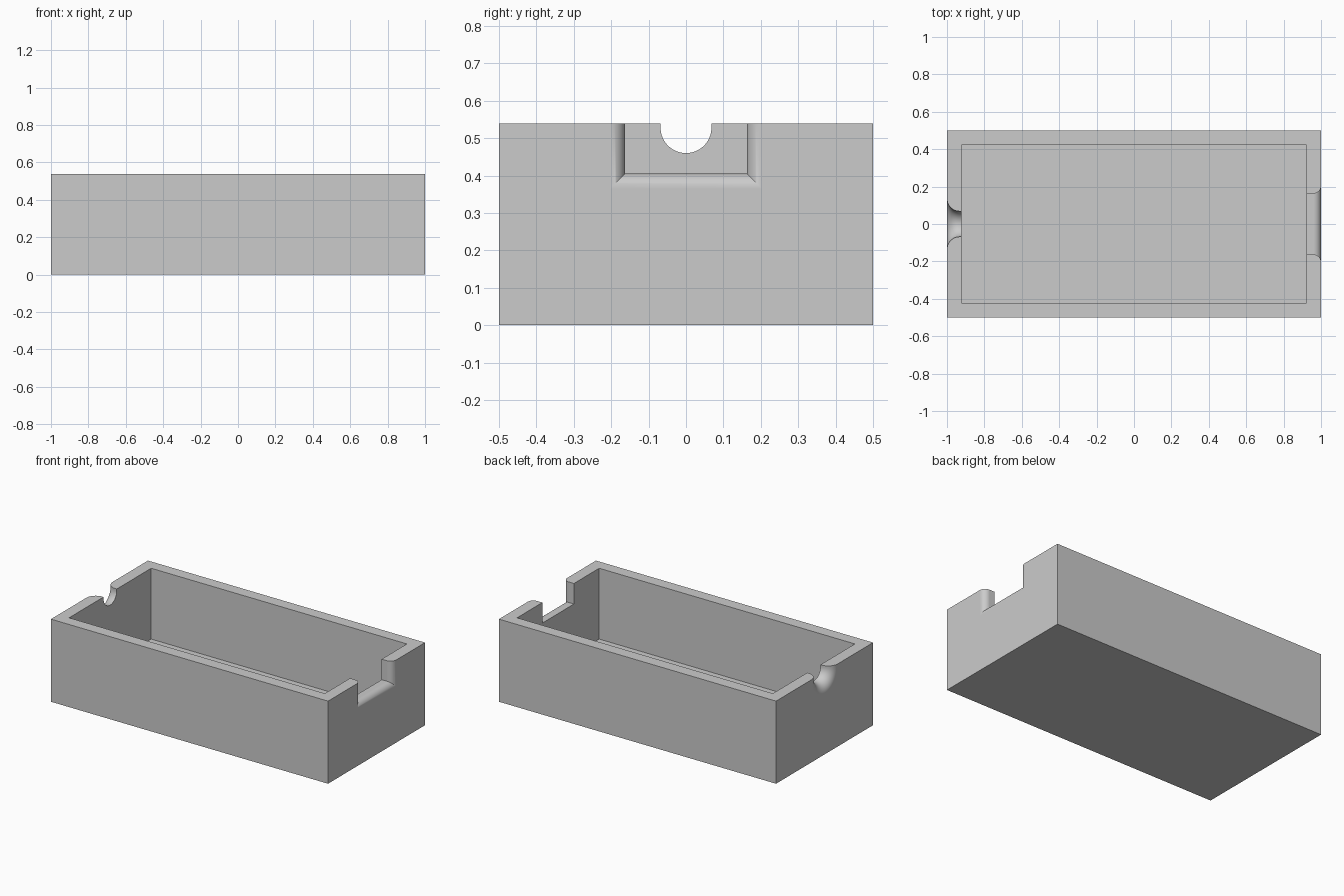
import bpy
import bmesh
from math import pi, sin, cos

cube = bpy.data.objects.get("Cube")
if cube:
    bpy.data.objects.remove(cube, do_unlink=True)

WALL = 0.077
HEIGHT = 0.539
ABOVE = 0.7     # top of the cutters, clear of the rim

grey = bpy.data.materials.new("plain grey")
grey.use_nodes = True
colour = (0.6, 0.6, 0.6, 1)
grey.diffuse_color = colour
grey.node_tree.nodes["Principled BSDF"].inputs["Base Color"].default_value = colour


def loft(name, rings):
    """Closed solid skinned through rings of matching points."""
    bm = bmesh.new()
    rows = [[bm.verts.new(p) for p in ring] for ring in rings]
    for a, b in zip(rows, rows[1:]):
        for i in range(len(a)):
            j = (i + 1) % len(a)
            bm.faces.new((a[i], a[j], b[j], b[i]))
    bm.faces.new(rows[0])
    bm.faces.new(rows[-1])
    bmesh.ops.recalc_face_normals(bm, faces=bm.faces)
    mesh = bpy.data.meshes.new(name)
    bm.to_mesh(mesh)
    bm.free()
    mesh.materials.append(grey)
    obj = bpy.data.objects.new(name, mesh)
    bpy.context.collection.objects.link(obj)
    return obj


def block(name, x, y, z0, z1):
    return loft(name, [[(-x, -y, z), (x, -y, z), (x, y, z), (-x, y, z)]
                       for z in (z0, z1)])


def flared_cutter(name, side, profile, radius, steps=14):
    """Notch cutter whose outline rounds outwards at the outer face."""
    stations = [(1 - 2 * WALL, 0)]
    for i in range(steps + 1):
        a = pi / 2 * i / steps
        stations.append((1 - radius + radius * sin(a), radius * (1 - cos(a))))
    stations.append((1.1, radius))
    return loft(name, [[(side * x, y, z) for y, z in profile(grow)]
                       for x, grow in stations])


def square_profile(grow):
    y, z = 0.163 + grow, 0.405 - grow
    return [(-y, ABOVE), (-y, z), (y, z), (y, ABOVE)]


def round_profile(grow):
    r, n = 0.068 + grow, 32
    arc = [(-r * cos(pi * i / n), 0.528 - r * sin(pi * i / n))
           for i in range(n + 1)]
    return [(-r, ABOVE)] + arc + [(r, ABOVE)]


# Open tray, its cavity and the two end notches
tray = block("tray", 1, 0.5, 0, HEIGHT)
cutters = [
    block("cavity_cutter", 1 - WALL, 0.5 - WALL, WALL, ABOVE),
    flared_cutter("square_notch_cutter", 1, square_profile, 0.04),
    flared_cutter("round_notch_cutter", -1, round_profile, 0.068),
]

bpy.ops.object.select_all(action='DESELECT')
bpy.context.view_layer.objects.active = tray
tray.select_set(True)
for cutter in cutters:
    cutter.hide_render = True
    mod = tray.modifiers.new(cutter.name, 'BOOLEAN')
    mod.operation = 'DIFFERENCE'
    mod.solver = 'EXACT'
    mod.object = cutter
    bpy.ops.object.modifier_apply(modifier=mod.name)
    bpy.data.objects.remove(cutter, do_unlink=True)

# Smooth flares, crisp box edges
bpy.ops.object.shade_smooth_by_angle(angle=pi / 6)
weighted = tray.modifiers.new("flat_walls", 'WEIGHTED_NORMAL')
weighted.keep_sharp = True
